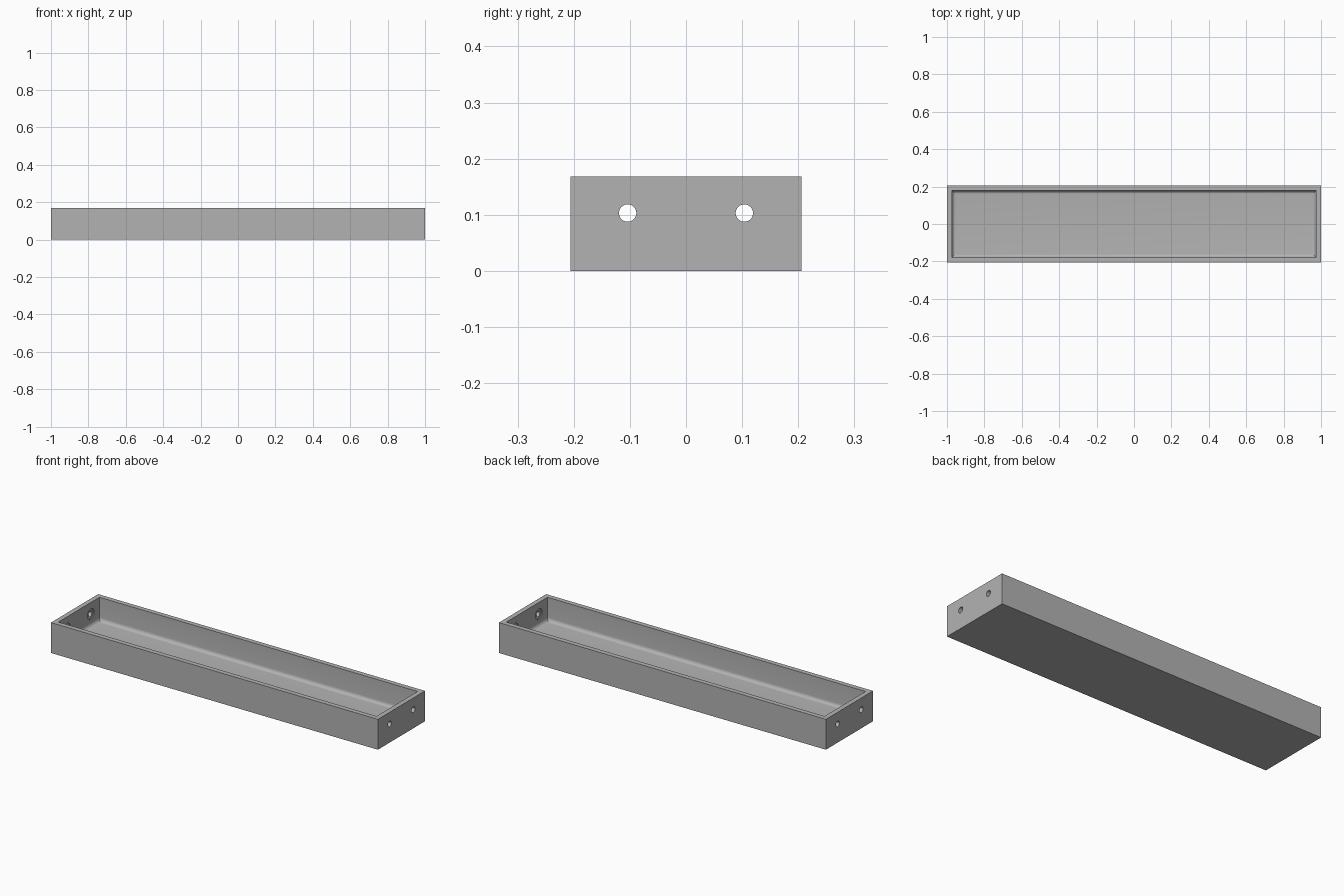
import bpy, bmesh, math
from mathutils import Matrix

cube = bpy.data.objects.get("Cube")
if cube:
    bpy.data.objects.remove(cube, do_unlink=True)

LENGTH, WIDTH, HEIGHT = 2.0, 0.412, 0.168
WALL, FLOOR, FILLET = 0.038, 0.038, 0.02
HOLE_Y, HOLE_Z, HOLE_R, SINK_R = 0.104, 0.103, 0.0155, 0.029

grey = bpy.data.materials.new("plain grey")
grey.use_nodes = True
colour = (0.45, 0.45, 0.45, 1)
grey.diffuse_color = colour
grey.node_tree.nodes["Principled BSDF"].inputs["Base Color"].default_value = colour


def make_object(name, bm):
    mesh = bpy.data.meshes.new(name)
    bmesh.ops.recalc_face_normals(bm, faces=bm.faces)
    bm.to_mesh(mesh)
    bm.free()
    mesh.materials.append(grey)
    obj = bpy.data.objects.new(name, mesh)
    bpy.context.collection.objects.link(obj)
    return obj


# Tray: a block with a pocket sunk into its top
bm = bmesh.new()
bmesh.ops.create_cube(bm, size=1, matrix=Matrix.Translation((0, 0, HEIGHT / 2))
                      @ Matrix.Diagonal((LENGTH, WIDTH, HEIGHT, 1)))
bm.normal_update()
top = next(f for f in bm.faces if f.normal.z > 0.9)
bmesh.ops.inset_region(bm, faces=[top], thickness=WALL)
pocket = bmesh.ops.extrude_face_region(bm, geom=[top])["geom"]
floor = next(g for g in pocket if isinstance(g, bmesh.types.BMFace))
for v in floor.verts:
    v.co.z = FLOOR
if top.is_valid:
    bmesh.ops.delete(bm, geom=[top], context="FACES_ONLY")

# Rounded seam between floor and walls
bmesh.ops.bevel(bm, geom=list(floor.edges), offset=FILLET, segments=6,
                profile=0.5, affect="EDGES")
tray = make_object("tray", bm)

# Screw holes through both ends, widened on the inside
bm = bmesh.new()
inner = LENGTH / 2 - WALL
for side in (-1, 1):
    for y in (-HOLE_Y, HOLE_Y):
        profile = [(inner - 0.01, SINK_R), (inner + 0.016, SINK_R),
                   (inner + 0.016, HOLE_R), (LENGTH / 2 + 0.02, HOLE_R)]
        rings = []
        for x, r in profile:
            rings.append([bm.verts.new((side * x, y + r * math.cos(a), HOLE_Z + r * math.sin(a)))
                          for a in (math.tau * i / 32 for i in range(32))])
        for a, b in zip(rings, rings[1:]):
            for i in range(32):
                j = (i + 1) % 32
                bm.faces.new((a[i], a[j], b[j], b[i]))
        bm.faces.new(rings[0])
        bm.faces.new(rings[-1])
cutter = make_object("hole_cutter", bm)
cutter.hide_render = True

cut = tray.modifiers.new("screw_holes", "BOOLEAN")
cut.operation = "DIFFERENCE"
cut.solver = "EXACT"
cut.object = cutter

# Bake the cut, drop the cutter and smooth the rounded surfaces
bpy.ops.object.select_all(action="DESELECT")
tray.select_set(True)
bpy.context.view_layer.objects.active = tray
bpy.ops.object.modifier_apply(modifier=cut.name)
bpy.data.objects.remove(cutter, do_unlink=True)
bpy.ops.object.shade_smooth_by_angle(angle=math.radians(30))
